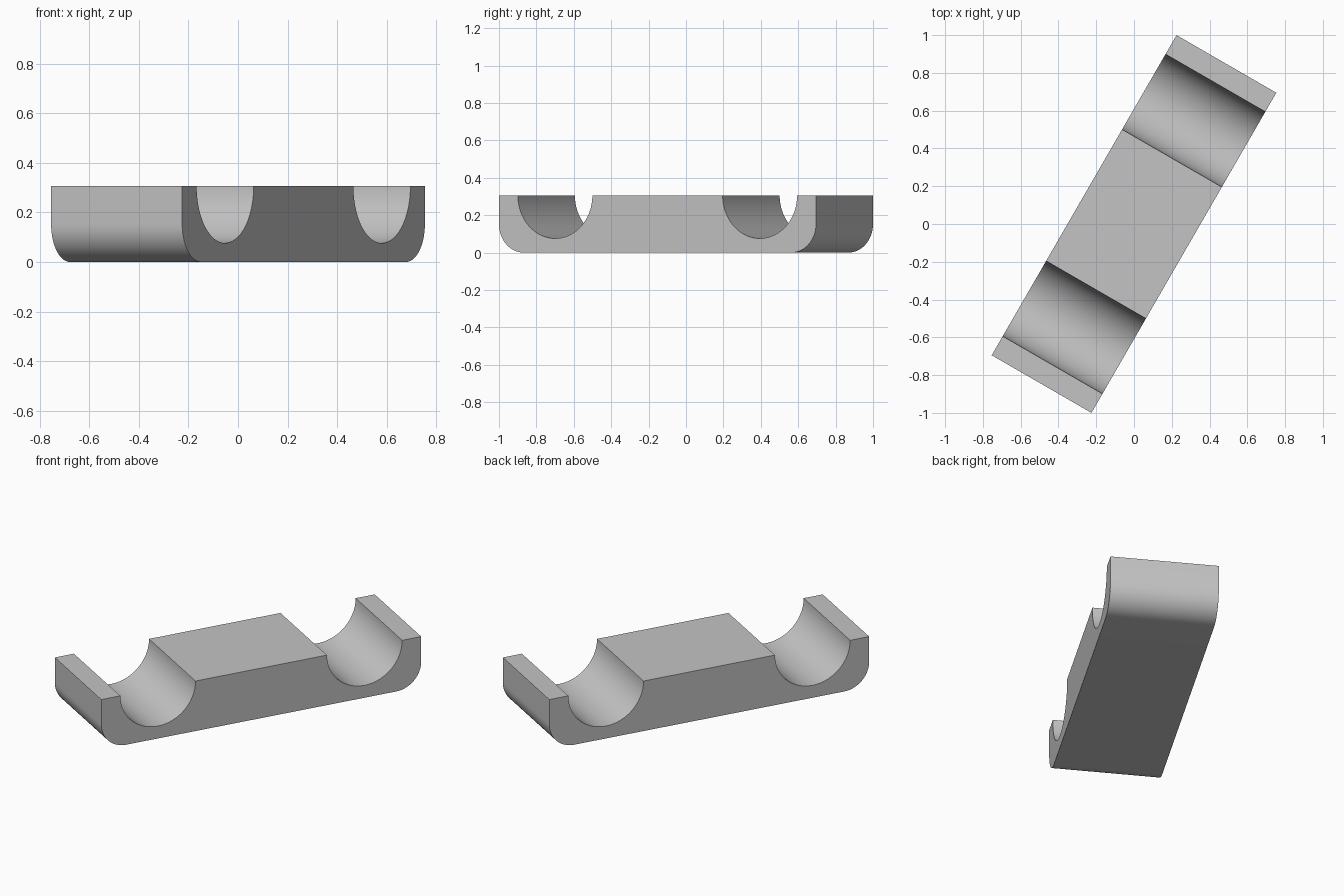
import bpy, bmesh
from math import cos, sin, pi, radians
from mathutils import Matrix

cube = bpy.data.objects.get("Cube")
if cube:
    bpy.data.objects.remove(cube, do_unlink=True)

LENGTH, WIDTH, HEIGHT = 1.957, 0.61, 0.306
GROOVE_R, GROOVE_X, CORNER_R = 0.23, 0.632, 0.153


def arc(cx, cz, r, start, end, steps):
    """Points along an arc, angles in degrees."""
    angles = [radians(start + (end - start) * i / steps) for i in range(steps + 1)]
    return [(cx + r * cos(a), cz + r * sin(a)) for a in angles]


# Side profile: rounded lower corners, two half-round grooves in the top
half = LENGTH / 2
inner = half - CORNER_R
profile = arc(-inner, CORNER_R, CORNER_R, 180, 270, 24)
profile += arc(inner, CORNER_R, CORNER_R, 270, 360, 24)
profile += [(half, HEIGHT)]
profile += arc(GROOVE_X, HEIGHT, GROOVE_R, 0, -180, 48)
profile += arc(-GROOVE_X, HEIGHT, GROOVE_R, 0, -180, 48)
profile += [(-half, HEIGHT)]

# Extrude the profile across the width and turn the block in plan
bm = bmesh.new()
side = bm.faces.new([bm.verts.new((x, -WIDTH / 2, z)) for x, z in profile])
extruded = bmesh.ops.extrude_face_region(bm, geom=[side], use_keep_orig=True)
moved = [v for v in extruded["geom"] if isinstance(v, bmesh.types.BMVert)]
bmesh.ops.translate(bm, verts=moved, vec=(0, WIDTH, 0))
bmesh.ops.recalc_face_normals(bm, faces=bm.faces)
bmesh.ops.transform(bm, matrix=Matrix.Rotation(pi / 3, 4, 'Z'), verts=bm.verts)

mesh = bpy.data.meshes.new("double_groove_block")
bm.to_mesh(mesh)
bm.free()
block = bpy.data.objects.new("double_groove_block", mesh)
bpy.context.collection.objects.link(block)

# Plain grey material
grey = bpy.data.materials.new("light_grey")
grey.use_nodes = True
color = (0.55, 0.55, 0.55, 1)
grey.diffuse_color = color
grey.node_tree.nodes["Principled BSDF"].inputs["Base Color"].default_value = color
mesh.materials.append(grey)

# Smooth grooves and corners, crisp edges elsewhere
bpy.ops.object.select_all(action='DESELECT')
block.select_set(True)
bpy.context.view_layer.objects.active = block
bpy.ops.object.shade_smooth_by_angle(angle=radians(30))
